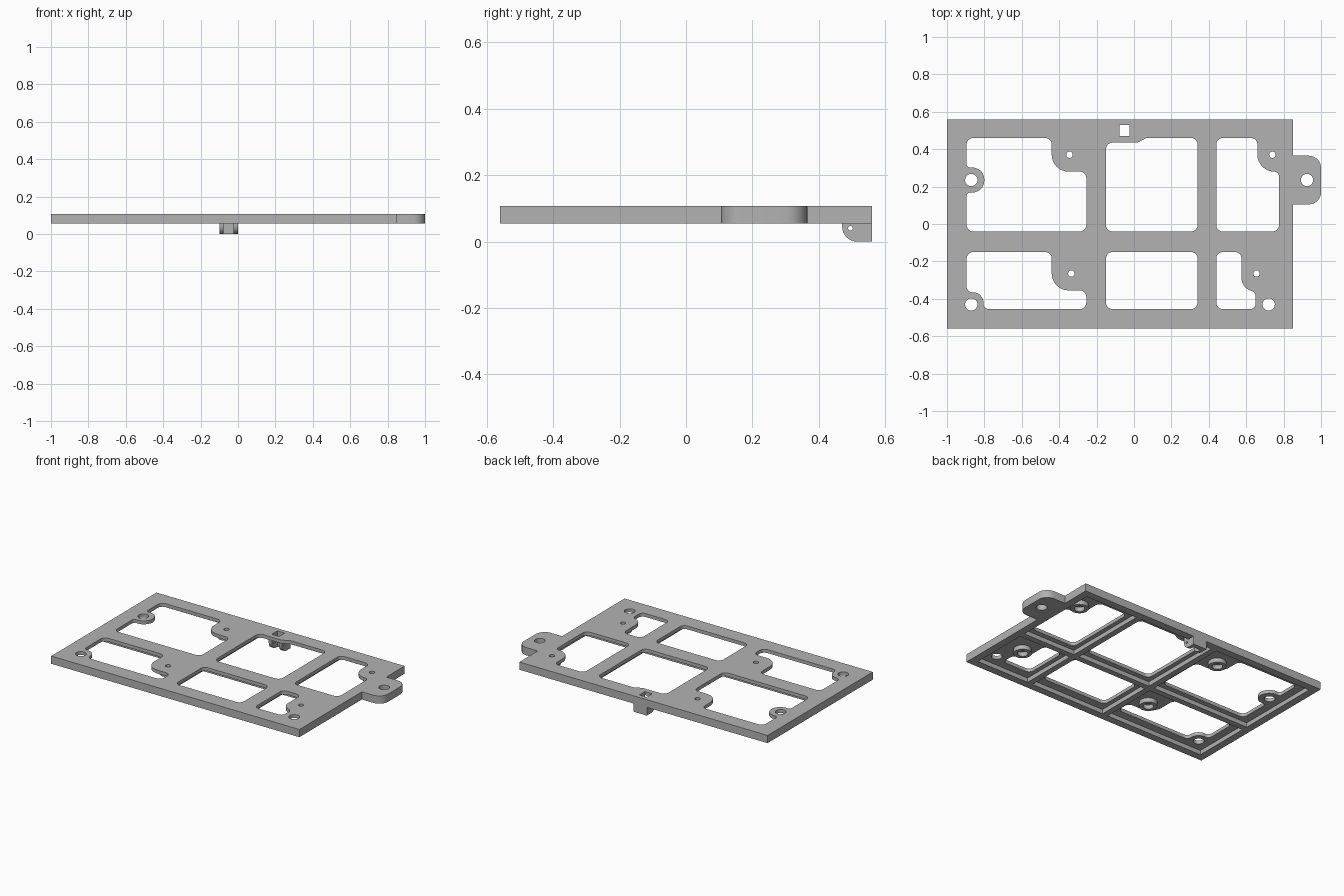
import bpy, bmesh, math
from mathutils import Vector, Matrix

cube = bpy.data.objects.get("Cube")
if cube:
    bpy.data.objects.remove(cube, do_unlink=True)

grey = bpy.data.materials.new("plain_grey")
grey.use_nodes = True
grey.diffuse_color = (0.45, 0.45, 0.45, 1)
grey.node_tree.nodes["Principled BSDF"].inputs["Base Color"].default_value = (0.45, 0.45, 0.45, 1)

BOTTOM, STEP, TOP = 0.055, 0.084, 0.107


def rounded(corners, default=0.035):
    """Outline with each corner (x, y[, radius]) replaced by an arc."""
    out = []
    n = len(corners)
    for i, c in enumerate(corners):
        p = Vector(c[:2])
        r = c[2] if len(c) > 2 else default
        if r == 0:
            out.append(p)
            continue
        a = (Vector(corners[i - 1][:2]) - p).normalized()
        b = (Vector(corners[(i + 1) % n][:2]) - p).normalized()
        half = a.angle(b) / 2
        centre = p + (a + b).normalized() * r / math.sin(half)
        d = r / math.tan(half)
        start, end = p + a * d - centre, p + b * d - centre
        turn = math.atan2(start.x * end.y - start.y * end.x, start.dot(end))
        for k in range(9):
            out.append(centre + Matrix.Rotation(turn * k / 8, 2) @ start)
    return out


def rect(x0, x1, y0, y1, r=0.0):
    return rounded([(x0, y0), (x1, y0), (x1, y1), (x0, y1)], r)


def circle(x, y, r, n=28):
    return [Vector((x + r * math.cos(math.tau * k / n), y + r * math.sin(math.tau * k / n)))
            for k in range(n)]


def extrude(name, loops, low, high, sideways=False):
    """Fill an outline with holes and give it thickness along z (or x)."""
    bm = bmesh.new()
    edges = []
    for loop in loops:
        vs = [bm.verts.new((p.x, p.y, low)) for p in loop]
        edges += [bm.edges.new((vs[i - 1], vs[i])) for i in range(len(vs))]
    bmesh.ops.triangle_fill(bm, use_beauty=True, use_dissolve=False, edges=edges, normal=(0, 0, 1))
    res = bmesh.ops.extrude_face_region(bm, geom=bm.faces[:], use_keep_orig=True)
    moved = [g for g in res["geom"] if isinstance(g, bmesh.types.BMVert)]
    bmesh.ops.translate(bm, verts=moved, vec=(0, 0, high - low))
    if sideways:
        for v in bm.verts:
            v.co = (v.co.z, v.co.x, v.co.y)
    bmesh.ops.recalc_face_normals(bm, faces=bm.faces[:])
    mesh = bpy.data.meshes.new(name)
    bm.to_mesh(mesh)
    bm.free()
    mesh.materials.append(grey)
    ob = bpy.data.objects.new(name, mesh)
    bpy.context.collection.objects.link(ob)
    bpy.ops.object.select_all(action='DESELECT')
    ob.select_set(True)
    bpy.context.view_layer.objects.active = ob
    bpy.ops.object.shade_smooth_by_angle(angle=math.radians(30))
    return ob


# Outer outline with the side tab
outline = rounded([(-1, -0.56), (0.85, -0.56), (0.85, 0.105), (1, 0.105, 0.065),
                   (1, 0.365, 0.065), (0.85, 0.365), (0.85, 0.56), (-1, 0.56)], 0)
tab_hole = circle(0.925, 0.235, 0.033)

# Window openings, shaped around the screw pads
windows = [
    rounded([(-0.895, -0.04), (-0.895, 0.168, 0.02), (-0.80, 0.168, 0.065), (-0.80, 0.302, 0.065),
             (-0.895, 0.302, 0.02), (-0.895, 0.46), (-0.44, 0.46), (-0.44, 0.28, 0.09),
             (-0.255, 0.28), (-0.255, -0.04)]),
    rounded([(-0.895, -0.15), (-0.44, -0.15), (-0.44, -0.355, 0.09), (-0.255, -0.355),
             (-0.255, -0.455), (-0.805, -0.455, 0.03), (-0.805, -0.365, 0.055),
             (-0.895, -0.365, 0.03)]),
    rounded([(-0.15, -0.04), (-0.15, 0.435), (0.02, 0.435, 0.04), (0.065, 0.46, 0.04),
             (0.34, 0.46), (0.34, -0.04)]),
    rect(-0.15, 0.34, -0.455, -0.15, 0.035),
    rounded([(0.44, -0.04), (0.44, 0.46), (0.66, 0.46), (0.66, 0.28, 0.09),
             (0.775, 0.28, 0.024), (0.775, -0.04)]),
    rounded([(0.44, -0.15), (0.575, -0.15), (0.575, -0.34, 0.07), (0.65, -0.365, 0.03),
             (0.65, -0.455, 0.03), (0.44, -0.455)]),
]

# Screw holes and the square clip slot
standoffs = [(-0.345, 0.37), (0.74, 0.37), (-0.335, -0.265), (0.655, -0.265)]
mounts = [(-0.87, 0.235), (-0.87, -0.43), (0.72, -0.43)]
holes = [circle(x, y, 0.017) for x, y in standoffs]
holes += [circle(x, y, 0.033) for x, y in mounts]
slot = rect(-0.077, -0.023, 0.47, 0.53)
extrude("top_panel", [outline, tab_hole, slot] + windows + holes, STEP, TOP)

# Rim and ribs on the underside
columns = [(-0.95, -0.22), (-0.18, 0.37), (0.41, 0.80)]
cells = []
for i, (x0, x1) in enumerate(columns):
    cells.append(rect(x0, x1, -0.51, -0.115))
    if i == 1:
        cells.append(rounded([(x0, -0.075), (x1, -0.075), (x1, 0.51), (-0.023, 0.51),
                              (-0.023, 0.53), (-0.077, 0.53), (-0.077, 0.51), (x0, 0.51)], 0))
    else:
        cells.append(rect(x0, x1, -0.075, 0.51))
extrude("rim_and_ribs", [outline, tab_hole] + cells, BOTTOM, STEP)

# Hollow standoffs below the small holes
for x, y in standoffs:
    extrude("standoff", [circle(x, y, 0.055), circle(x, y, 0.032)], BOTTOM, STEP)

# Clip below the slot: two drilled cheeks and a back wall
cheek = rounded([(0.47, STEP), (0.47, 0, 0.045), (0.56, 0), (0.56, STEP)], 0)
for x0, x1 in ((-0.10, -0.077), (-0.023, 0.0)):
    extrude("clip_cheek", [cheek, circle(0.495, 0.04, 0.007, 16)], x0, x1, sideways=True)
extrude("clip_back", [rect(-0.077, -0.023, 0.53, 0.56)], 0, BOTTOM)
